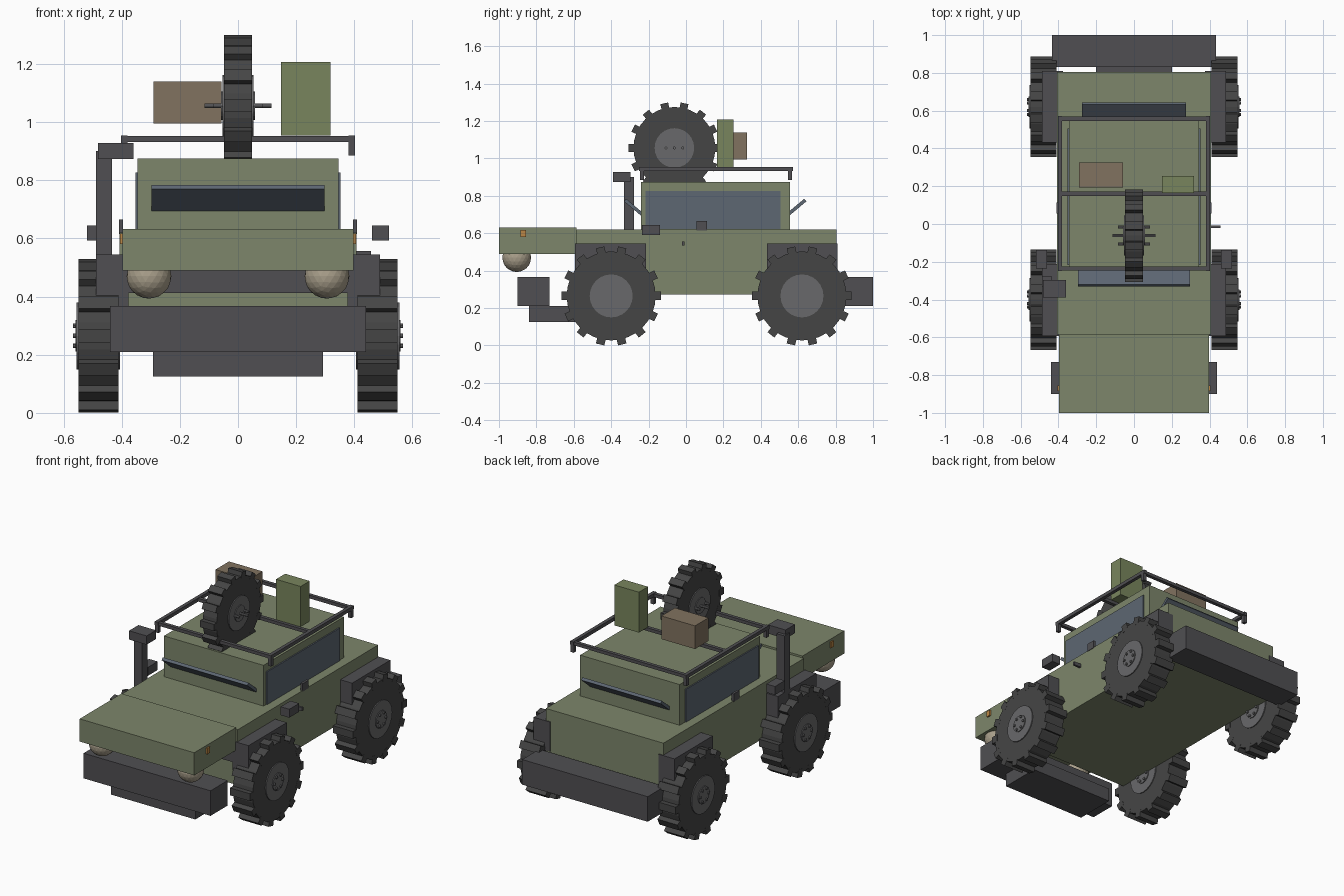
import bpy, bmesh
from math import pi, cos, sin, radians
from mathutils import Matrix, Vector

if "Cube" in bpy.data.objects:
    bpy.data.objects.remove(bpy.data.objects["Cube"])


def material(name, r, g, b):
    m = bpy.data.materials.new(name)
    m.diffuse_color = (r, g, b, 1)
    m.use_nodes = True
    m.node_tree.nodes["Principled BSDF"].inputs["Base Color"].default_value = m.diffuse_color
    return m


GREEN = material("body_green", .205, .24, .147)
CAN = material("can_green", .19, .235, .11)
DARK = material("dark_trim", .08, .078, .085)
TYRE = material("rubber", .06, .06, .06)
RIM = material("rim_grey", .14, .14, .145)
GLASS = material("glass", .11, .135, .17)
BROWN = material("crate_brown", .22, .17, .115)
LAMP = material("lamp_beige", .40, .35, .26)
AMBER = material("amber", .5, .24, .06)


def finish(name, bm, mat):
    me = bpy.data.meshes.new(name)
    bm.to_mesh(me)
    bm.free()
    me.materials.append(mat)
    ob = bpy.data.objects.new(name, me)
    bpy.context.collection.objects.link(ob)
    return ob


def add_box(bm, x, y, z, rot=Matrix()):
    """Box from three (min, max) ranges, turned about its own centre."""
    c = Vector([(a + b) / 2 for a, b in (x, y, z)])
    s = [b - a for a, b in (x, y, z)]
    bmesh.ops.create_cube(bm, size=1, matrix=Matrix.Translation(c) @ rot @ Matrix.Diagonal((*s, 1)))


def box(name, x, y, z, mat, rot=Matrix()):
    bm = bmesh.new()
    add_box(bm, x, y, z, rot)
    return finish(name, bm, mat)


def pair(name, x, y, z, mat):
    """Left and right copies of one box."""
    box(name + "_right", x, y, z, mat)
    box(name + "_left", (-x[1], -x[0]), y, z, mat)


def add_disc(bm, r, length, sides, y=0, z=0):
    """Cylinder along x."""
    bmesh.ops.create_cone(bm, cap_ends=True, segments=sides, radius1=r, radius2=r, depth=length,
                          matrix=Matrix.Translation((0, y, z)) @ Matrix.Rotation(pi / 2, 4, 'Y'))


def wheel(name, loc, width, k, rods):
    """Lugged tyre plus rim, hub and bolts; rods are (y, z, length)."""
    bm = bmesh.new()
    add_disc(bm, .238 * k, width, 32)
    for i in range(14):
        a = 2 * pi * i / 14
        lug = bmesh.ops.create_cube(bm, size=1, matrix=Matrix.Rotation(a, 4, 'X')
                                    @ Matrix.Translation((0, .241 * k, 0))
                                    @ Matrix.Diagonal((width * 1.01, .05 * k, .046 * k, 1)))
    finish(name + "_tyre", bm, TYRE).location = loc
    bm = bmesh.new()
    add_disc(bm, .115 * k, width + .012, 24)
    add_disc(bm, .054 * k, width + .022, 16)
    for y, z, length in rods:
        add_disc(bm, .008, length, 8, y, z)
    finish(name + "_rim", bm, RIM).location = loc


# Main body, hood and cabin
box("body_tub", (-.407, .407), (-.585, .805), (.273, .62), GREEN)
box("hood", (-.397, .397), (-1, -.585), (.49, .632), GREEN)
box("cabin", (-.345, .345), (-.24, .555), (.61, .875), GREEN)
box("grille", (-.376, .376), (-.593, -.57), (.413, .50), DARK)

# Windows: side panes and tilted front and rear flaps
pair("side_window", (.34, .353), (-.217, .505), (.622, .827), GLASS)
for name, half, y, sign in (("front_window", .297, -.28, 1), ("rear_window", .275, .592, -1)):
    box(name, (-half, half), (y - .06, y + .06), (.73, .748), GLASS,
        Matrix.Rotation(-sign * radians(40), 4, 'X'))

# Bumpers and skid plate
box("front_bumper", (-.44, .44), (-.90, -.73), (.21, .367), DARK)
box("skid_plate", (-.292, .292), (-.84, -.58), (.125, .21), DARK)
box("rear_bumper", (-.435, .435), (.83, 1), (.21, .367), DARK)
box("rear_bumper_mount", (-.2, .2), (.79, .84), (.28, .34), DARK)

# Fenders
pair("front_fender", (.376, .488), (-.593, -.213), (.36, .545), DARK)
pair("rear_fender", (.376, .488), (.432, .81), (.36, .545), DARK)

# Headlights and turn signals
for side, s in (("left", -1), ("right", 1)):
    bm = bmesh.new()
    bmesh.ops.create_icosphere(bm, subdivisions=3, radius=.077)
    finish("headlight_" + side, bm, LAMP).location = (.306 * s, -.905, .47)
pair("turn_signal", (.39, .406), (-.884, -.856), (.58, .617), AMBER)

# Mirrors, side brackets and door handle
pair("mirror", (.46, .52), (-.235, -.138), (.592, .645), DARK)
pair("side_bracket", (.395, .41), (.055, .113), (.615, .665), DARK)
box("door_handle", (.40, .458), (-.022, -.008), (.535, .557), DARK)

# Snorkel
box("snorkel_pipe", (-.488, -.434), (-.332, -.277), (.52, .90), DARK)
box("snorkel_head", (-.482, -.36), (-.39, -.297), (.873, .928), DARK)

# Roof rack: rails, cross bars and corner posts
bm = bmesh.new()
for s in (-1, 1):
    x = sorted((s * .38, s * .402))
    add_box(bm, x, (-.25, .572), (.932, .954))
    for y in (-.235, .557):
        add_box(bm, x, (y - .011, y + .011), (.885, .94))
for y in (-.235, .16, .557):
    add_box(bm, (-.40, .40), (y - .011, y + .011), (.932, .952))
finish("roof_rack", bm, DARK)

# Roof cargo
box("crate", (-.29, -.057), (.192, .325), (.995, 1.14), BROWN)
box("fuel_can", (.148, .318), (.165, .255), (.954, 1.207), CAN)

# Wheels
bolts = [(.04 * cos(i * pi / 3), .04 * sin(i * pi / 3), .175) for i in range(6)]
for side, s in (("left", -1), ("right", 1)):
    for end, y in (("front", -.40), ("rear", .62)):
        wheel(f"{end}_{side}", (.48 * s, y, .265), .137, 1, bolts)
wheel("spare", (0, -.062, 1.056), .095, .92, [(0, 0, .23), (-.045, 0, .17), (.045, 0, .17)])
